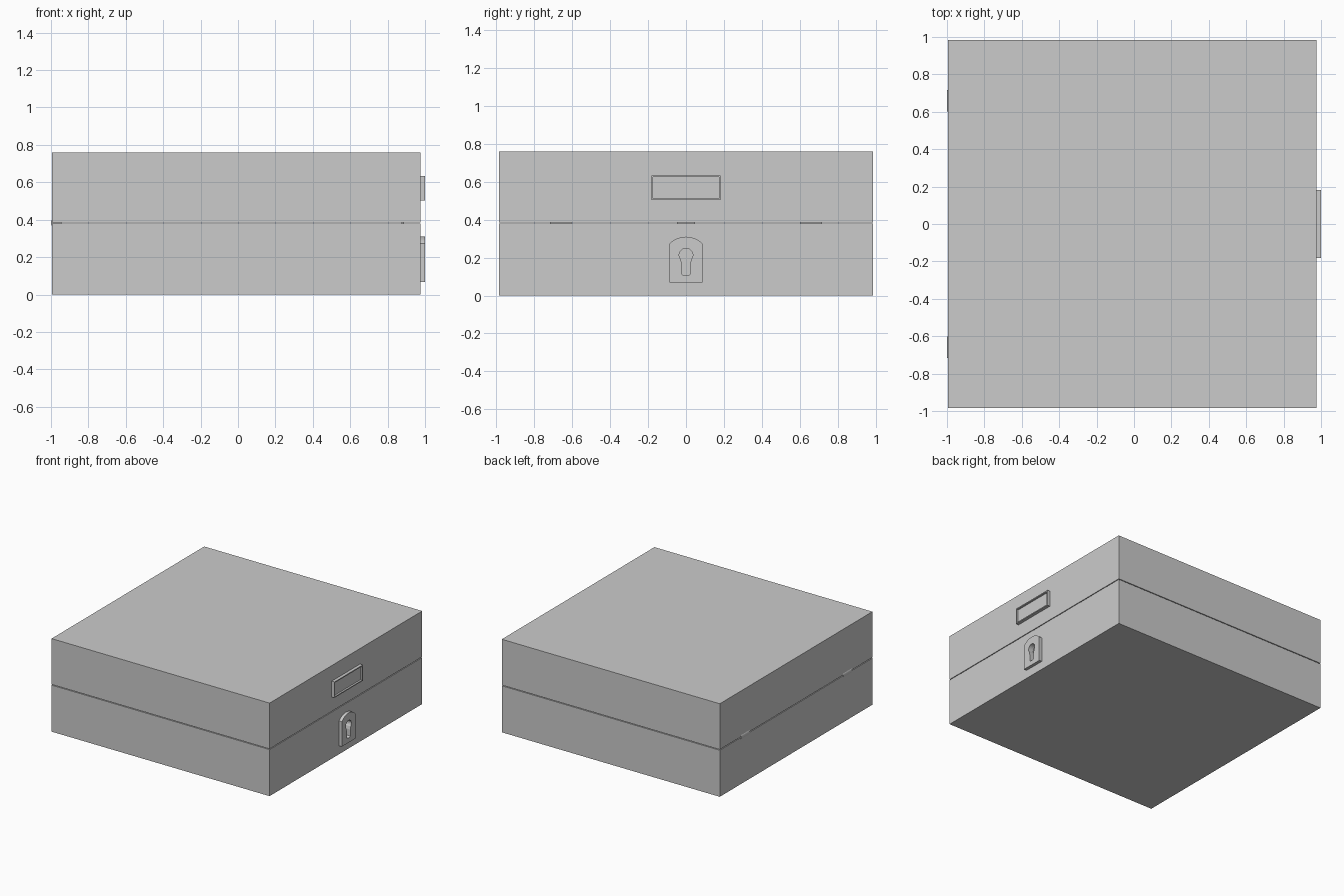
import bpy, bmesh, math
from mathutils import Vector

if "Cube" in bpy.data.objects:
    bpy.data.objects.remove(bpy.data.objects["Cube"])

X0, X1, Y, H, SEAM, GAP, WALL = -0.995, 0.975, 0.985, 0.76, 0.38, 0.006, 0.05


def finish(name, bm):
    bmesh.ops.recalc_face_normals(bm, faces=bm.faces[:])
    me = bpy.data.meshes.new(name)
    bm.to_mesh(me)
    bm.free()
    ob = bpy.data.objects.new(name, me)
    bpy.context.collection.objects.link(ob)
    return ob


def box_bm(lo, hi):
    bm = bmesh.new()
    bmesh.ops.create_cube(bm, size=1)
    lo, hi = Vector(lo), Vector(hi)
    for v in bm.verts:
        v.co = (lo + hi) / 2 + v.co * (hi - lo)
    return bm


def tray(name, z0, z1, opening):
    """Hollow box, open upward (opening=1) or downward (-1)."""
    bm = box_bm((X0, -Y, z0), (X1, Y, z1))
    bm.normal_update()
    face = [f for f in bm.faces if f.normal.z * opening > 0.9]
    bmesh.ops.inset_region(bm, faces=face, thickness=WALL)
    sunk = bmesh.ops.extrude_discrete_faces(bm, faces=face)["faces"]
    bmesh.ops.translate(bm, verts=sunk[0].verts[:],
                        vec=(0, 0, -opening * (z1 - z0 - WALL)))
    return finish(name, bm)


def extruded(name, profile, x0, x1):
    """Prism along x from a (y, z) outline."""
    bm = bmesh.new()
    f = bm.faces.new([bm.verts.new((x0, y, z)) for y, z in profile])
    ext = bmesh.ops.extrude_face_region(bm, geom=[f])["geom"]
    bmesh.ops.translate(bm, vec=(x1 - x0, 0, 0),
                        verts=[g for g in ext if isinstance(g, bmesh.types.BMVert)])
    return finish(name, bm)


def arc(cz, r, a0, a1, n):
    angles = [math.radians(a0 + (a1 - a0) * i / n) for i in range(n + 1)]
    return [(r * math.cos(a), cz + r * math.sin(a)) for a in angles]


def cut(ob, cutter):
    m = ob.modifiers.new("cut", 'BOOLEAN')
    m.operation, m.solver, m.object = 'DIFFERENCE', 'EXACT', cutter
    cutter.hide_render = True
    cutter.hide_set(True)


# Box halves
base = tray("box_base", 0, SEAM, 1)
lid = tray("box_lid", SEAM + GAP, H, -1)

# Label holder: raised rim around a recessed panel
bm = box_bm((X1 - 0.003, -0.183, 0.503), (1, 0.183, 0.633))
bm.normal_update()
front = [f for f in bm.faces if f.normal.x > 0.9]
bmesh.ops.inset_region(bm, faces=front, thickness=0.012)
panel = bmesh.ops.extrude_discrete_faces(bm, faces=front)["faces"]
bmesh.ops.translate(bm, verts=panel[0].verts[:], vec=(-0.015, 0, 0))
finish("label_holder", bm)

# Lock plate with arched top
half, spring, rise = 0.088, 0.272, 0.038
radius = (half ** 2 + rise ** 2) / (2 * rise)
sweep = math.degrees(math.asin(half / radius))
plate = extruded("lock_plate",
                 [(-half, 0.068), (half, 0.068)]
                 + arc(spring + rise - radius, radius, 90 - sweep, 90 + sweep, 12),
                 X1 - 0.003, 1)

# Keyhole sunk through the plate into the wall
keyhole = extruded("keyhole_cutter",
                   [(-0.022, 0.112), (-0.012, 0.106), (0.012, 0.106), (0.022, 0.112),
                    (0.022, 0.165)] + arc(0.213, 0.036, -40, 220, 16) + [(-0.022, 0.165)],
                   X1 - 0.02, 1.05)
cut(plate, keyhole)
cut(base, keyhole)

# Latch tongue inside the front wall
finish("latch_tongue", box_bm((0.875, -0.048, 0.32), (0.887, 0.048, 0.44)))

# Hinge knuckles barely proud of the back wall
for side, y in (("left", 0.66), ("right", -0.66)):
    bpy.ops.mesh.primitive_cylinder_add(vertices=20, radius=0.028, depth=0.115,
                                        location=(-0.972, y, SEAM + GAP / 2),
                                        rotation=(math.pi / 2, 0, 0))
    bpy.context.object.name = "hinge_" + side
    bpy.ops.object.shade_smooth_by_angle()
